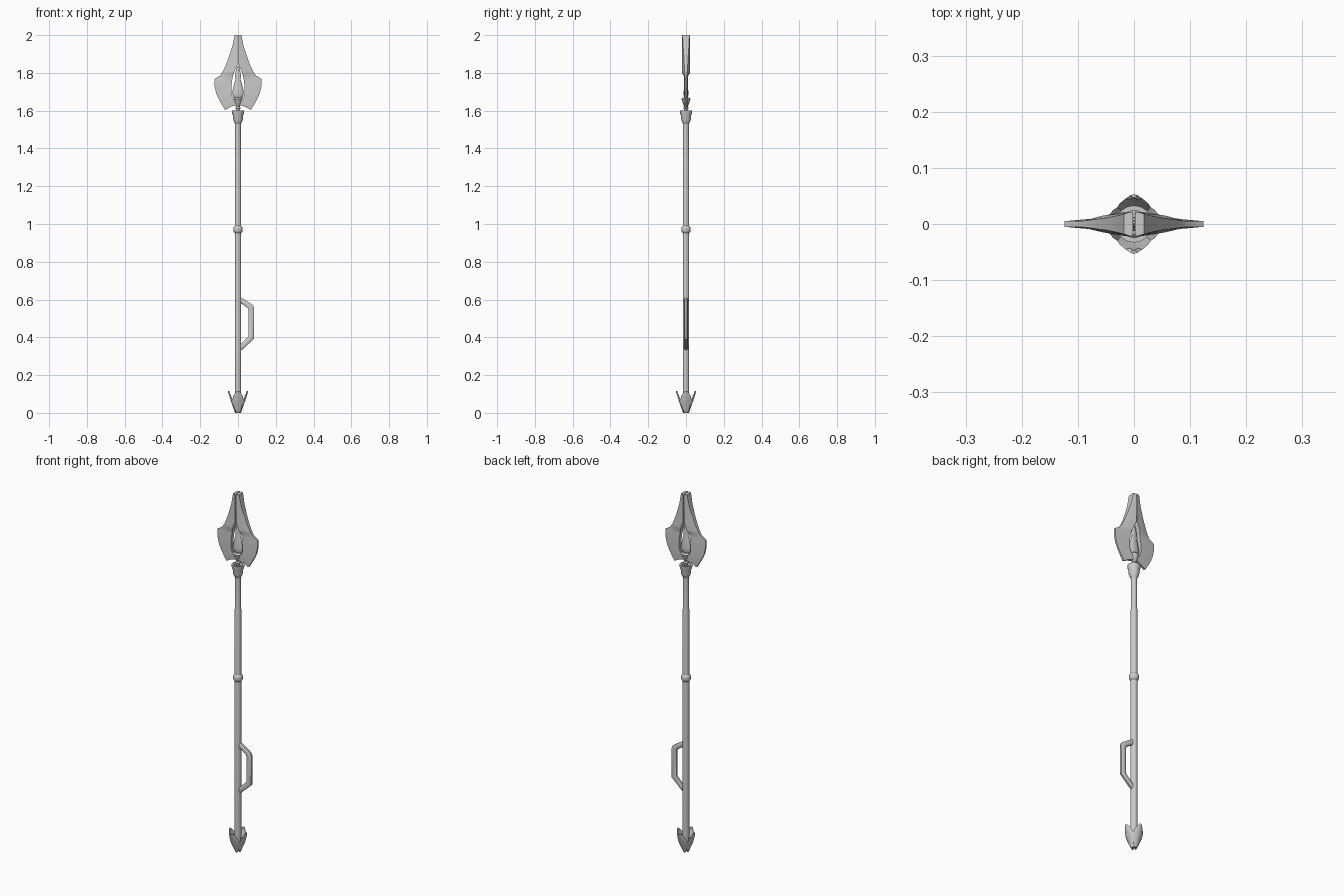
import bpy, bmesh, math
from mathutils import Matrix

if "Cube" in bpy.data.objects:
    bpy.data.objects.remove(bpy.data.objects["Cube"])


def add_object(name, bm, smooth=True):
    bmesh.ops.recalc_face_normals(bm, faces=bm.faces)
    mesh = bpy.data.meshes.new(name)
    bm.to_mesh(mesh)
    bm.free()
    obj = bpy.data.objects.new(name, mesh)
    bpy.context.collection.objects.link(obj)
    bpy.ops.object.select_all(action='DESELECT')
    obj.select_set(True)
    bpy.context.view_layer.objects.active = obj
    if smooth:
        bpy.ops.object.shade_smooth_by_angle(angle=math.radians(35))
    return obj


def lathe(name, profile, sides=16, flatten=1.0):
    """Closed turned solid from (radius, z) pairs."""
    bm = bmesh.new()
    rings = [[bm.verts.new((r * math.cos(2 * math.pi * i / sides),
                            r * math.sin(2 * math.pi * i / sides) * flatten, z))
              for i in range(sides)] for r, z in profile]
    for a, b in zip(rings, rings[1:]):
        for i in range(sides):
            j = (i + 1) % sides
            bm.faces.new((a[i], a[j], b[j], b[i]))
    bm.faces.new(rings[0])
    bm.faces.new(rings[-1])
    return add_object(name, bm)


def loft(name, sections):
    """Closed solid through cross-sections with equal point counts."""
    bm = bmesh.new()
    rings = [[bm.verts.new(p) for p in s] for s in sections]
    n = len(rings[0])
    for a, b in zip(rings, rings[1:]):
        for i in range(n):
            j = (i + 1) % n
            bm.faces.new((a[i], a[j], b[j], b[i]))
    bm.faces.new(rings[0])
    bm.faces.new(rings[-1])
    return add_object(name, bm)


# shaft, middle ring and flared collar
lathe("shaft", [(.016, .02), (.017, .1), (.017, 1.35), (.015, 1.36), (.015, 1.56)])
lathe("middle_ring", [(.016, .95), (.022, .957), (.025, .965), (.025, .977),
                      (.022, .985), (.016, .992)])
lathe("collar", [(.015, 1.53), (.021, 1.54), (.026, 1.555), (.027, 1.575),
                 (.033, 1.59), (.033, 1.602), (.024, 1.602), (.018, 1.585)])

# neck carrying the blade, and the core floating in its opening
lathe("neck", [(.009, 1.58), (.009, 1.605), (.013, 1.612), (.010, 1.622),
               (.014, 1.632), (.025, 1.662), (.018, 1.67), (.008, 1.67)])
lathe("core", [(.010, 1.66), (.024, 1.67), (.030, 1.685), (.028, 1.71),
               (.019, 1.75), (.014, 1.765), (.015, 1.79), (.010, 1.82), (.003, 1.835)],
      flatten=.42)

# blade half: z, inner x, outer x, inner and outer half thickness
rows = [(2.0, .002, .018, .022, .018), (1.94, .002, .030, .022, .015),
        (1.88, .003, .050, .022, .011), (1.84, .004, .065, .022, .009),
        (1.81, .018, .079, .021, .007), (1.798, .022, .087, .020, .006),
        (1.785, .026, .096, .012, .005), (1.768, .030, .124, .011, .005),
        (1.73, .035, .124, .011, .005), (1.69, .035, .115, .011, .005),
        (1.665, .027, .104, .011, .005), (1.650, .003, .096, .012, .005),
        (1.628, .012, .083, .010, .005), (1.620, .040, .078, .007, .005),
        (1.606, .064, .070, .005, .005)]
sections = []
for z, xi, xo, ti, to in rows:
    xm, tm = xi + (xo - xi) * .55, to + (ti - to) * .6
    sections.append([(xi, -ti, z), (xm, -tm, z), (xo, -to, z),
                     (xo, to, z), (xm, tm, z), (xi, ti, z)])
blade = loft("blade", sections)
mirror = blade.modifiers.new("mirror", 'MIRROR')
mirror.use_mirror_merge = False

# side grip: bar swept along an angular path, listed as outer / inner edge points
outer = [(.008, .612), (.025, .606), (.080, .570), (.086, .555), (.085, .392), (.022, .334), (.008, .330)]
inner = [(.008, .580), (.022, .576), (.052, .555), (.056, .545), (.056, .405), (.020, .369), (.008, .362)]
grip = []
for (xo, zo), (xi, zi) in zip(outer, inner):
    def at(t, y):
        return (xo + (xi - xo) * t, y, zo + (zi - zo) * t)
    grip.append([at(0, -.005), at(.25, -.010), at(.75, -.010), at(1, -.005),
                 at(1, .005), at(.75, .010), at(.25, .010), at(0, .005)])
loft("side_grip", grip)

# foot: four cupped petals around a tapered plug
lathe("foot_plug", [(.008, .004), (.014, .01), (.020, .04), (.017, .075)])
petal = [(.002, .007, .016), (.02, .016, .022), (.045, .026, .031),
         (.068, .031, .039), (.09, .026, .046), (.107, .015, .051), (.119, .005, .054)]
for k in range(4):
    sections = []
    for z, w, r in petal:
        edge = r - w * .38
        sections.append([(-w, -edge, z), (-w * .5, -r + .002, z), (0, -r, z),
                         (w * .5, -r + .002, z), (w, -edge, z),
                         (w * .5, -r + .008, z), (0, -r + .006, z), (-w * .5, -r + .008, z)])
    obj = loft("foot_petal_%d" % (k + 1), sections)
    obj.data.transform(Matrix.Rotation(k * math.pi / 2, 4, 'Z')
                       @ Matrix.Translation((0, 0, -.002)))
